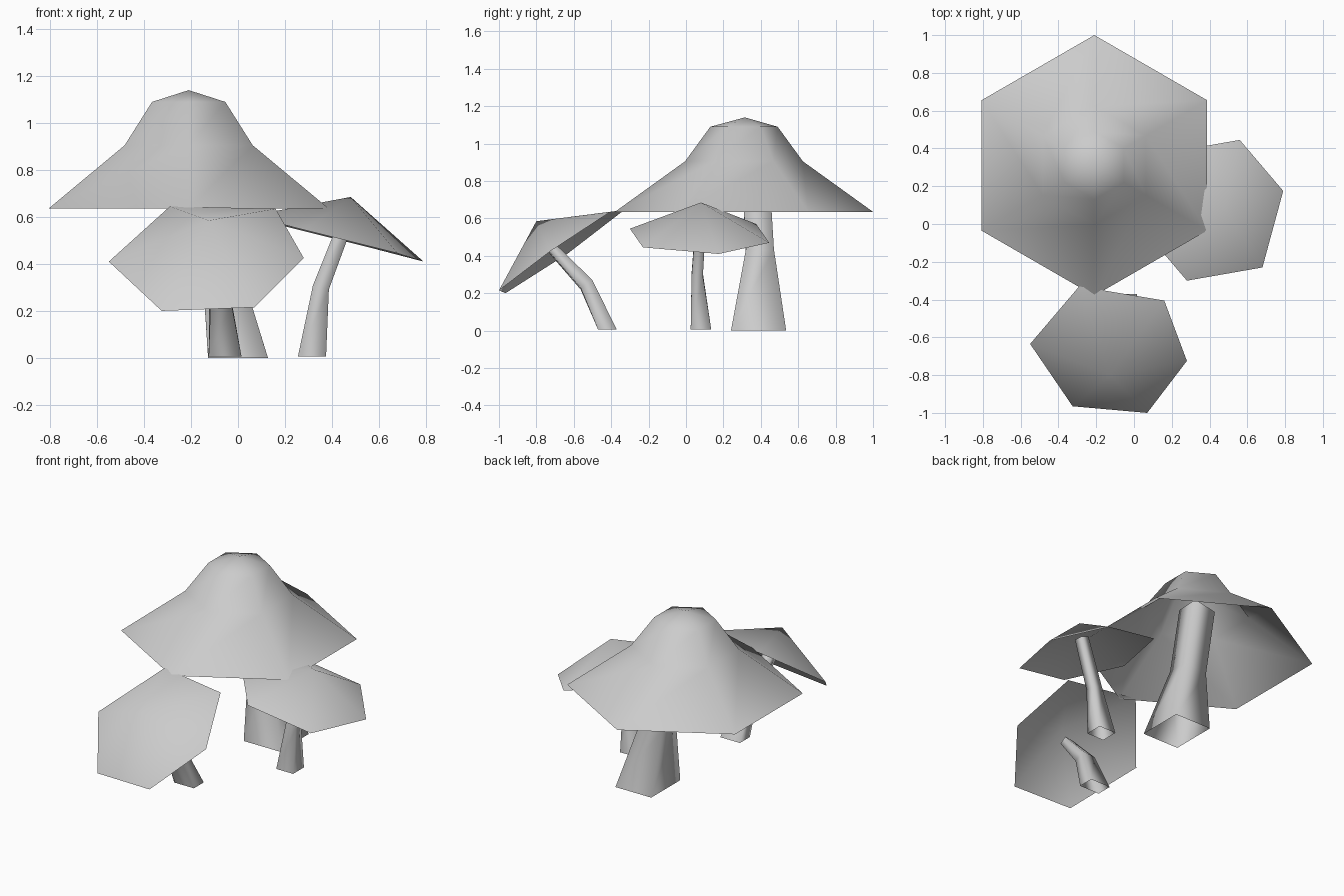
import bpy
import bmesh
from math import sin, cos, tau
from mathutils import Vector

cube = bpy.data.objects.get("Cube")
if cube:
    bpy.data.objects.remove(cube)

# One plain material for everything
grey = bpy.data.materials.new("plain_grey")
grey.use_nodes = True
colour = (0.6, 0.6, 0.6, 1)
grey.diffuse_color = colour
grey.node_tree.nodes["Principled BSDF"].inputs["Base Color"].default_value = colour


def loft(name, rings, apex=None):
    """Skin a stack of equal rings, closing the end with an optional apex."""
    bm = bmesh.new()
    loops = [[bm.verts.new(p) for p in ring] for ring in rings]
    n = len(loops[0])
    for low, high in zip(loops, loops[1:]):
        for i in range(n):
            j = (i + 1) % n
            bm.faces.new((low[i], low[j], high[j], high[i]))
    if apex:
        tip = bm.verts.new(apex)
        for i in range(n):
            bm.faces.new((loops[-1][i], loops[-1][(i + 1) % n], tip))
    for face in bm.faces:
        face.smooth = True
    mesh = bpy.data.meshes.new(name)
    bm.to_mesh(mesh)
    bm.free()
    mesh.materials.append(grey)
    obj = bpy.data.objects.new(name, mesh)
    bpy.context.collection.objects.link(obj)
    return obj


def stem(name, path, widths):
    """Open four-sided tube; the foot is level, other rings follow the bend."""
    pts = [Vector(p) for p in path]
    dirs = [Vector((0, 0, 1))]
    for k in range(1, len(pts)):
        d = (pts[k] - pts[k - 1]).normalized()
        if k + 1 < len(pts):
            d += (pts[k + 1] - pts[k]).normalized()
        dirs.append(d.normalized())
    rings = []
    for p, d, (wx, wy) in zip(pts, dirs, widths):
        across = Vector((0, 1, 0)).cross(d).normalized()
        along = d.cross(across)
        rings.append([p + across * sx * wx / 2 + along * sy * wy / 2
                      for sx, sy in ((1, 1), (-1, 1), (-1, -1), (1, -1))])
    return loft(name, rings)


# Large cap: bell-shaped, six-sided, open below
def hexagon(radius, z):
    return [(-0.21 + radius * sin(-i * tau / 6), 0.31 + radius * cos(i * tau / 6), z)
            for i in range(6)]


profile = [(0.69, 0.635), (0.315, 0.905), (0.18, 1.09)]
loft("large_cap", [hexagon(r, z) for r, z in profile], (-0.21, 0.315, 1.14))

# Small caps: tilted shallow cones with uneven rims
side_rim = [(0.56, 0.445, 0.47), (0.16, 0.375, 0.57), (0.05, -0.03, 0.605),
            (0.28, -0.30, 0.545), (0.68, -0.23, 0.445), (0.79, 0.175, 0.41)]
loft("side_cap", [side_rim], (0.48, 0.08, 0.685))

front_rim = [(0.16, -0.405, 0.635), (-0.29, -0.33, 0.645), (-0.55, -0.635, 0.41),
             (-0.325, -0.965, 0.20), (0.07, -1.0, 0.215), (0.28, -0.725, 0.425)]
loft("front_cap", [front_rim], (-0.125, -0.80, 0.585))

# Bent, tapering stems
stem("large_stem", [(0, 0.388, 0), (-0.08, 0.395, 0.42), (-0.17, 0.37, 0.88)],
     [(0.255, 0.295), (0.15, 0.15), (0.15, 0.145)])
stem("side_stem", [(0.315, 0.08, 0.005), (0.353, 0.06, 0.30), (0.465, 0.08, 0.59)],
     [(0.12, 0.11), (0.07, 0.06), (0.06, 0.055)])
stem("front_stem", [(-0.055, -0.42, 0.005), (-0.075, -0.532, 0.245), (-0.105, -0.735, 0.46)],
     [(0.14, 0.10), (0.09, 0.075), (0.06, 0.05)])
